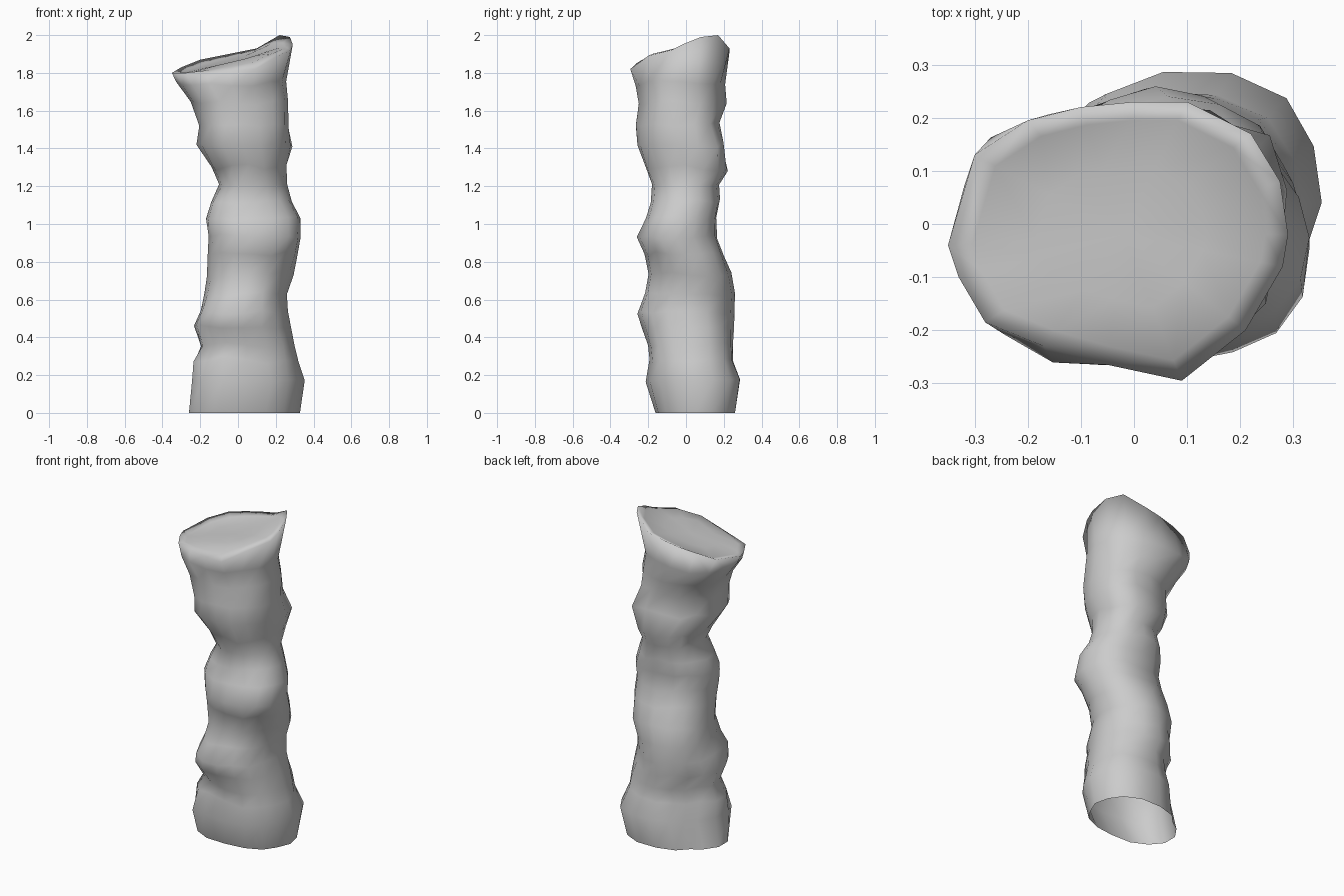
import bpy, bmesh, math
from mathutils import Vector, noise

N = 16
# Silhouette per level: z, left x, right x, front y, back y
levels = [
    (0.00, -0.27, 0.32, -0.16, 0.26), (0.17, -0.24, 0.35, -0.21, 0.29),
    (0.28, -0.24, 0.32, -0.19, 0.255), (0.36, -0.205, 0.30, -0.20, 0.255),
    (0.45, -0.24, 0.28, -0.235, 0.26), (0.53, -0.20, 0.265, -0.26, 0.26),
    (0.63, -0.18, 0.26, -0.22, 0.26), (0.73, -0.165, 0.295, -0.20, 0.24),
    (0.84, -0.16, 0.315, -0.22, 0.20), (0.93, -0.155, 0.33, -0.26, 0.165),
    (1.03, -0.165, 0.33, -0.21, 0.16), (1.12, -0.14, 0.285, -0.185, 0.18),
    (1.21, -0.10, 0.26, -0.18, 0.175), (1.30, -0.14, 0.255, -0.22, 0.22),
    (1.42, -0.22, 0.27, -0.265, 0.18), (1.53, -0.205, 0.265, -0.285, 0.175),
    (1.64, -0.25, 0.265, -0.27, 0.215), (1.74, -0.32, 0.255, -0.275, 0.205),
]
# Bumps and hollows: height, angle in degrees (0 = +x, 90 = +y), height spread, amount
bumps = [
    (0.10, 140, 0.25, -0.24), (0.38, 135, 0.18, -0.20), (0.05, 45, 0.15, 0.10),
    (0.10, 225, 0.15, 0.08), (1.42, 45, 0.10, 0.26), (1.58, 290, 0.16, -0.14),
    (1.74, 140, 0.08, 0.12), (0.62, 310, 0.14, -0.08), (1.05, 225, 0.08, 0.14),
    (0.25, 225, 0.10, 0.10), (0.05, 0, 0.1, 0.02),
]
# Uneven broken rim, counter-clockwise from +x
rim = [(0.29, -0.02, 1.95), (0.275, 0.08, 1.99), (0.22, 0.17, 2.0), (0.10, 0.23, 1.93),
       (0.00, 0.23, 1.91), (-0.10, 0.22, 1.89), (-0.20, 0.195, 1.87), (-0.30, 0.13, 1.83),
       (-0.35, -0.04, 1.80), (-0.33, -0.10, 1.80), (-0.28, -0.185, 1.80), (-0.17, -0.23, 1.80),
       (-0.05, -0.265, 1.81), (0.09, -0.295, 1.82), (0.21, -0.20, 1.89), (0.28, -0.08, 1.92)]


def section(z, x0, x1, y0, y1):
    """Lumpy rounded cross-section that touches the four silhouette limits."""
    cx, cy = (x0 + x1) / 2, (y0 + y1) / 2
    pts = []
    for i in range(N):
        a = 2 * math.pi * i / N
        c, s = math.cos(a), math.sin(a)
        x = math.copysign(abs(c) ** 0.92, c) * (x1 - x0) / 2
        y = math.copysign(abs(s) ** 0.92, s) * (y1 - y0) / 2
        k = 1 + 0.10 * noise.noise(Vector((c * 1.6, s * 1.6, z * 4.5))) * abs(math.sin(2 * a))
        for bz, ba, spread, amount in bumps:
            near = max(0, math.cos(a - math.radians(ba))) ** 6
            k += amount * near * math.exp(-((z - bz) / spread) ** 2)
        dz = 0.03 * noise.noise(Vector((c * 2 + 7, s * 2, z * 5))) if z > 0 else 0
        pts.append((cx + x * k, cy + y * k, z + dz))
    return pts


bm = bmesh.new()
rings = [section(*l) for l in levels] + [rim]

# Worn edge and sloping top inside the rim
for f, w in ((0.86, 0.4), (0.5, 0)):
    ring = []
    for x, y, z in rim:
        px, py = -0.02 + (x + 0.02) * f, -0.02 + (y + 0.02) * f
        plane = 1.875 + 0.25 * px + 0.06 * py
        ring.append((px, py, plane * (1 - w) + z * w))
    rings.append(ring)

verts = [[bm.verts.new(p) for p in r] for r in rings]
for a, b in zip(verts, verts[1:]):
    for i in range(N):
        j = (i + 1) % N
        bm.faces.new((a[i], a[j], b[j], b[i]))
centre = bm.verts.new((-0.02, -0.02, 1.86))
for i in range(N):
    bm.faces.new((verts[-1][i], verts[-1][(i + 1) % N], centre))

# Rough stone column, smooth shaded and open underneath
mesh = bpy.data.meshes.new("rough_column")
bm.to_mesh(mesh)
bm.free()
column = bpy.data.objects.new("rough_column", mesh)
bpy.context.collection.objects.link(column)
mesh.shade_smooth()
